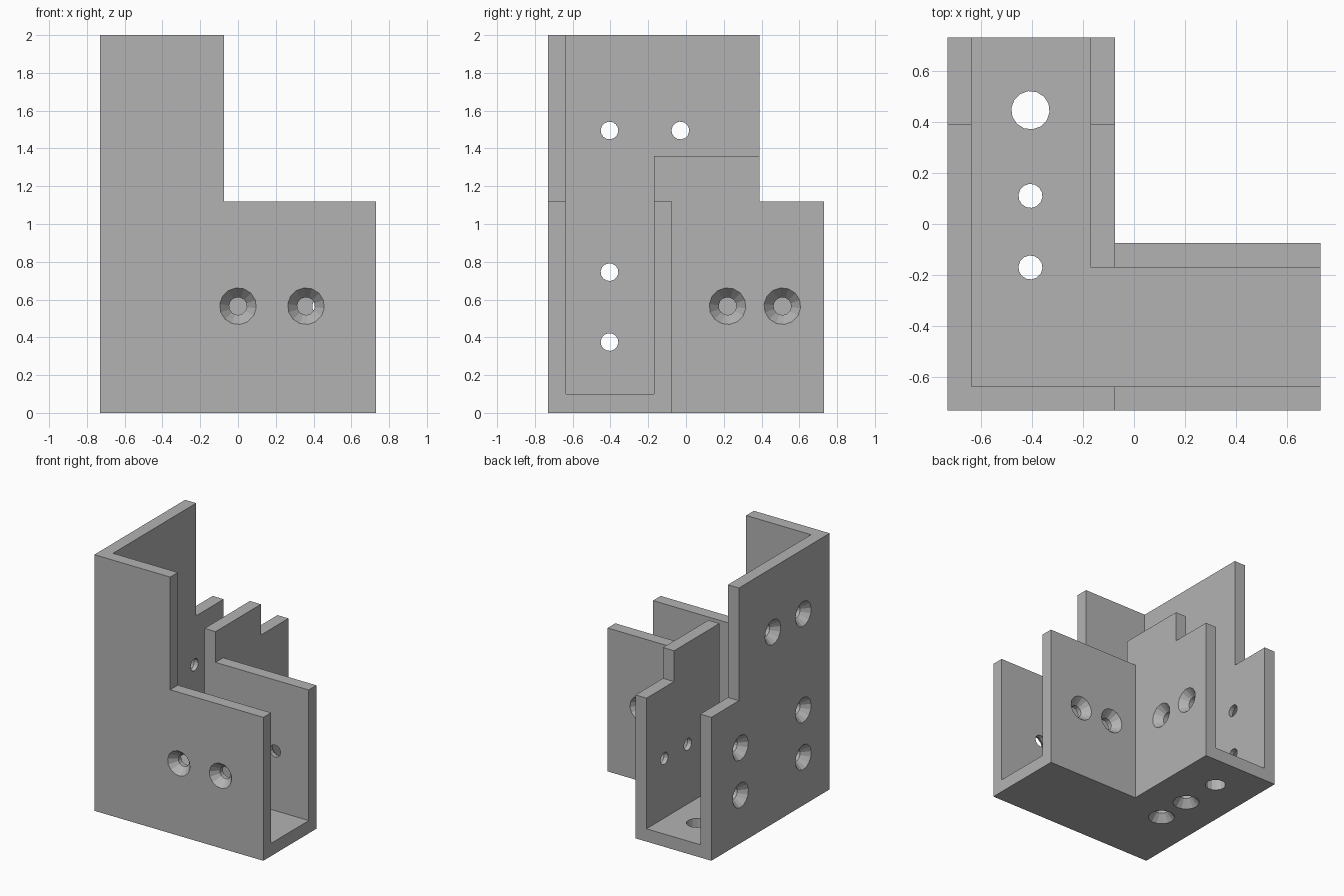
import bpy, bmesh
from math import cos, sin, tau
from mathutils import Vector

default = bpy.data.objects.get("Cube")
if default:
    bpy.data.objects.remove(default, do_unlink=True)

HALF, INNER, WALL, FLOOR = 0.73, -0.075, 0.095, 0.10
LOW, MID, TALL = 1.12, 1.36, 2.0
SIDES = 14

grey = bpy.data.materials.new("plain grey")
grey.use_nodes = True
grey.diffuse_color = (0.45, 0.45, 0.45, 1)
grey.node_tree.nodes["Principled BSDF"].inputs["Base Color"].default_value = (0.45, 0.45, 0.45, 1)


def finish(bm, name):
    bmesh.ops.recalc_face_normals(bm, faces=bm.faces)
    mesh = bpy.data.meshes.new(name)
    bm.to_mesh(mesh)
    bm.free()
    mesh.materials.append(grey)
    obj = bpy.data.objects.new(name, mesh)
    bpy.context.collection.objects.link(obj)
    return obj


def prism(name, outline, z0, z1):
    bm = bmesh.new()
    face = bm.faces.new([bm.verts.new((x, y, z0)) for x, y in outline])
    new = bmesh.ops.extrude_face_region(bm, geom=[face])["geom"]
    verts = [v for v in new if isinstance(v, bmesh.types.BMVert)]
    bmesh.ops.translate(bm, verts=verts, vec=(0, 0, z1 - z0))
    return finish(bm, name)


def elbow(name, lo, hi, end, z0, z1):
    """L-shaped prism with one arm along x and one along y."""
    return prism(name, [(lo, lo), (end, lo), (end, hi), (hi, hi), (hi, end), (lo, end)], z0, z1)


def block(name, x0, x1, y0, y1, z0, z1):
    return prism(name, [(x0, y0), (x1, y0), (x1, y1), (x0, y1)], z0, z1)


def drill(name, point, inward, profile):
    """Turned cutter; the profile lists (depth, radius) from the outer surface."""
    axis = Vector(inward)
    u = axis.orthogonal().normalized()
    w = axis.cross(u)
    bm = bmesh.new()
    rings = []
    for depth, r in profile:
        centre = Vector(point) + axis * depth
        rings.append([bm.verts.new(centre + u * (r * cos(tau * i / SIDES)) + w * (r * sin(tau * i / SIDES)))
                      for i in range(SIDES)])
    for a, b in zip(rings, rings[1:]):
        for i in range(SIDES):
            j = (i + 1) % SIDES
            bm.faces.new((a[i], a[j], b[j], b[i]))
    bm.faces.new(rings[0])
    bm.faces.new(rings[-1])
    return finish(bm, name)


# Solid elbow, hollowed to a channel and stepped down along its arms
bracket = elbow("corner_bracket", -HALF, INNER, HALF, 0, TALL)
cutters = [
    elbow("channel_cutter", -HALF + WALL, INNER - WALL, 1, FLOOR, 3),
    block("inner_wall_cutter", -0.3, 1.1, -0.3, 1.1, MID, 3.1),
    block("side_arm_cutter", INNER, 1.2, -1.2, 0, LOW, 3.2),
    block("back_arm_cutter", -1.2, 1.3, 0.39, 1.3, LOW, 3.3),
]

# Countersunk screw holes, grouped by wall
SCREW = [(-0.02, 0.114), (0.06, 0.047), (0.14, 0.047)]
PLAIN = [(-0.04, 0.075), (0.14, 0.075)]
ROW = 0.565
holes = [((x, -HALF, ROW), (0, 1, 0), SCREW) for x in (0, 0.36)]
holes += [((x, INNER, ROW), (0, -1, 0), SCREW) for x in (0.15, 0.44)]
holes += [((INNER, y, ROW), (-1, 0, 0), SCREW) for y in (0.22, 0.51)]
holes += [((-HALF, y, z), (1, 0, 0), SCREW) for y in (-0.405, 0.37) for z in (0.375, 0.745)]
holes += [((-HALF, y, 1.495), (1, 0, 0), SCREW) for y in (-0.405, -0.03)]
holes += [((-0.405, y, 0), (0, 0, 1), SCREW) for y in (-0.17, 0.11)]
holes.append(((-0.405, 0.445, 0), (0, 0, 1), PLAIN))
cutters += [drill("hole_cutter", *hole) for hole in holes]

# Apply every cut, then drop the cutters
for cutter in cutters:
    cutter.hide_render = True
    cut = bracket.modifiers.new(cutter.name, "BOOLEAN")
    cut.operation, cut.solver, cut.object = "DIFFERENCE", "EXACT", cutter
bpy.context.view_layer.update()
graph = bpy.context.evaluated_depsgraph_get()
result = bpy.data.meshes.new_from_object(bracket.evaluated_get(graph))
bracket.modifiers.clear()
bracket.data = result
result.materials.clear()
result.materials.append(grey)
for face in result.polygons:
    face.material_index = 0
for cutter in cutters:
    bpy.data.objects.remove(cutter, do_unlink=True)
